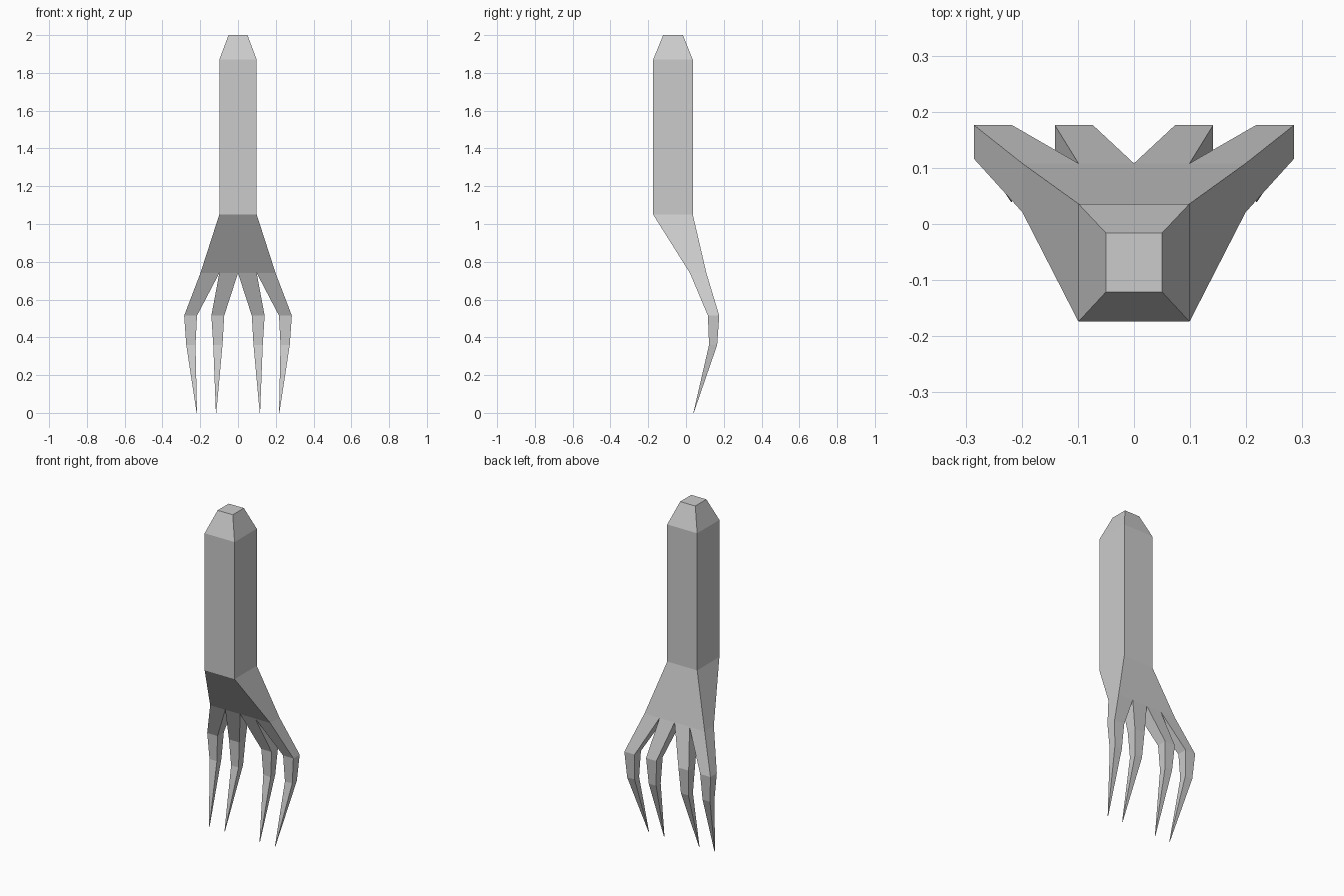
import bpy, bmesh

if "Cube" in bpy.data.objects:
    bpy.data.objects.remove(bpy.data.objects["Cube"])


def loft(name, rings, cap_top=False, cap_bottom=False, mirror=False):
    """Skin rectangular sections (z, x0, x1, y0, y1), listed from top to bottom."""
    bm = bmesh.new()
    loops = []
    for z, x0, x1, y0, y1 in rings:
        corners = ((x0, y0), (x1, y0), (x1, y1), (x0, y1))
        loops.append([bm.verts.new((x, y, z)) for x, y in corners])
    for up, low in zip(loops, loops[1:]):
        for i in range(4):
            j = (i + 1) % 4
            bm.faces.new((low[i], low[j], up[j], up[i]))
    if cap_top:
        bm.faces.new(loops[0])
    if cap_bottom:
        bm.faces.new(loops[-1][::-1])
    mesh = bpy.data.meshes.new(name)
    bm.to_mesh(mesh)
    bm.free()
    obj = bpy.data.objects.new(name, mesh)
    bpy.context.collection.objects.link(obj)
    if mirror:
        mod = obj.modifiers.new("Mirror", 'MIRROR')
        mod.use_mirror_merge = False
    return obj


# Forearm with tapered end, flaring into the palm
loft("forearm_and_palm", [
    (2.00, -0.05, 0.05, -0.121, -0.016),
    (1.87, -0.099, 0.099, -0.174, 0.036),
    (1.05, -0.099, 0.099, -0.174, 0.036),
    (0.74, -0.199, 0.199, 0.021, 0.108),
], cap_top=True)


# Clawed fingers: root on the palm edge, knuckle, second joint, pointed tip
def finger(name, root, knuckle, joint, tip):
    loft(name, [
        (0.74, *root, 0.021, 0.108),
        (0.515, *knuckle, 0.116, 0.176),
        (0.36, *joint, 0.122, 0.165),
        (0.0, tip - 0.001, tip + 0.001, 0.039, 0.041),
    ], cap_bottom=True, mirror=True)


finger("inner_fingers", (0.0, 0.099), (0.073, 0.141), (0.082, 0.131), 0.116)
finger("outer_fingers", (0.099, 0.199), (0.217, 0.285), (0.225, 0.274), 0.218)
